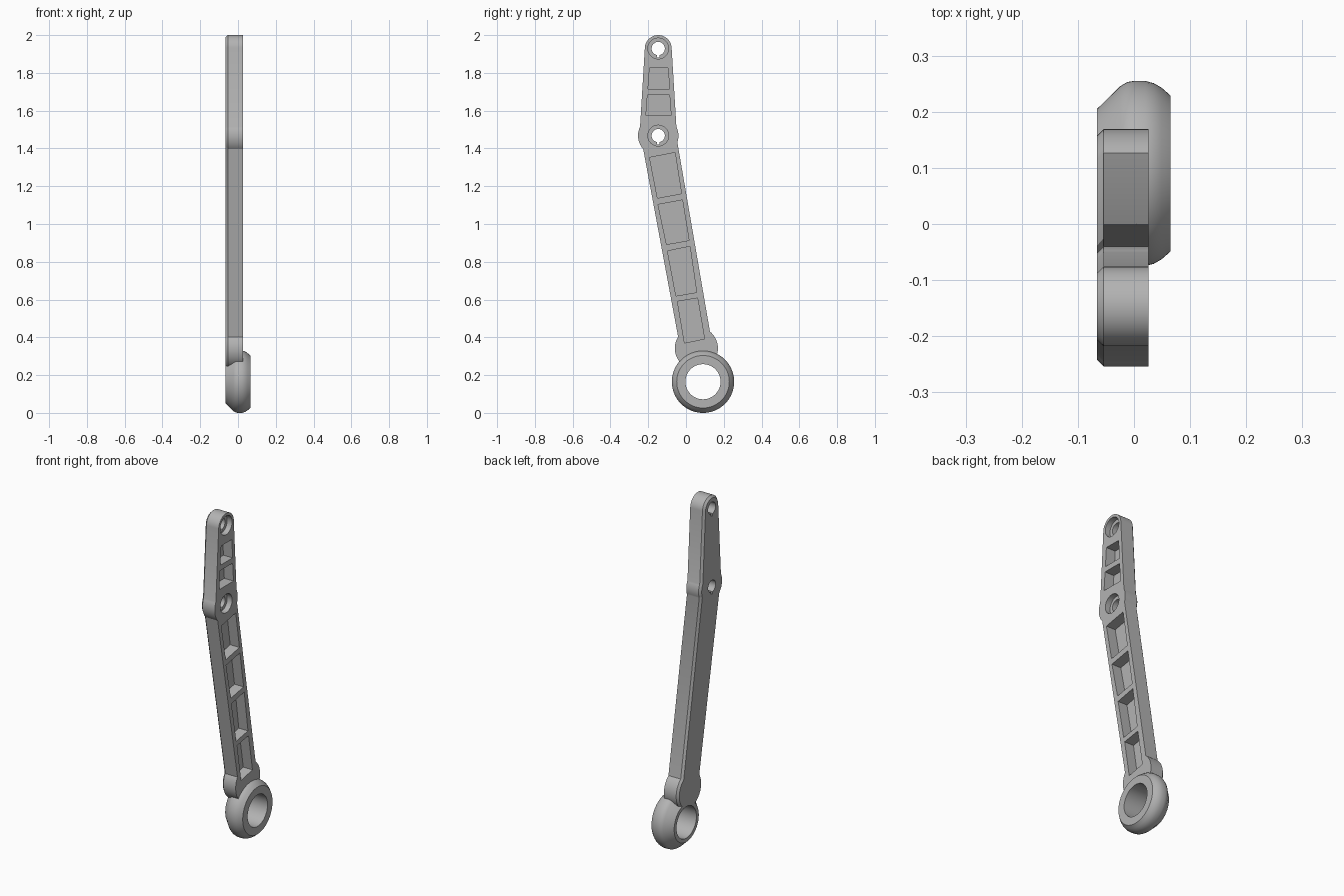
import bpy, bmesh
from math import sin, cos, radians, tau
from mathutils import Matrix, Vector

if "Cube" in bpy.data.objects:
    bpy.data.objects.remove(bpy.data.objects["Cube"])

grey = bpy.data.materials.new("plain_grey")
grey.use_nodes = True
grey.diffuse_color = (0.45, 0.45, 0.45, 1)
grey.node_tree.nodes["Principled BSDF"].inputs["Base Color"].default_value = (0.45, 0.45, 0.45, 1)

BACK, FACE = -0.066, 0.026
RING = (0.09, 0.165)
LOBE = (0.055, 0.342)
MID = (-0.147, 1.468)
TIP = (-0.147, 1.929)


def arc(centre, radius, start, end, steps):
    """Points on an arc in the side (y, z) plane."""
    angles = [radians(start + (end - start) * i / steps) for i in range(steps + 1)]
    return [(centre[0] + radius * cos(a), centre[1] + radius * sin(a)) for a in angles]


def finish(bm, name):
    bmesh.ops.recalc_face_normals(bm, faces=bm.faces)
    mesh = bpy.data.meshes.new(name)
    bm.to_mesh(mesh)
    bm.free()
    mesh.materials.append(grey)
    ob = bpy.data.objects.new(name, mesh)
    bpy.context.collection.objects.link(ob)
    return ob


def slab(name, outline, x0, x1, chamfer=0):
    """Extrude a side outline along x, optionally chamfering its x0 rim."""
    bm = bmesh.new()
    base = bm.faces.new([bm.verts.new((x0, y, z)) for y, z in outline])
    moved = bmesh.ops.extrude_face_region(bm, geom=[base], use_keep_orig=True)["geom"]
    bmesh.ops.translate(bm, vec=(x1 - x0, 0, 0),
                        verts=[v for v in moved if isinstance(v, bmesh.types.BMVert)])
    if chamfer:
        rim = [e for e in bm.edges if all(abs(v.co.x - x0) < 1e-5 for v in e.verts)]
        bmesh.ops.bevel(bm, geom=rim, offset=chamfer, segments=1, affect='EDGES')
    return finish(bm, name)


def activate(ob):
    bpy.ops.object.select_all(action='DESELECT')
    ob.select_set(True)
    bpy.context.view_layer.objects.active = ob


def cut(target, outline, x0, x1):
    cutter = slab("cutter", outline, x0, x1)
    mod = target.modifiers.new("cut", 'BOOLEAN')
    mod.operation, mod.solver, mod.object = 'DIFFERENCE', 'EXACT', cutter
    activate(target)
    bpy.ops.object.modifier_apply(modifier=mod.name)
    bpy.data.objects.remove(cutter)


# Arm body: lower lobe, pivot boss and rounded tip joined by straight sides
outline = (arc(LOBE, 0.114, 148, 411, 48) + arc(MID, 0.107, -19, 26, 10)
           + arc(TIP, 0.071, 4, 176, 32) + arc(MID, 0.107, 154, 222, 14))
arm = slab("arm", outline, BACK, FACE, 0.012)

# Lightening pockets: (upper z left, right), (lower z left, right) corners
pockets = [
    [(-.193, 1.825), (-.095, 1.825), (-.087, 1.714), (-.201, 1.714)],
    [(-.204, 1.683), (-.087, 1.683), (-.079, 1.574), (-.212, 1.574)],
    [(-.193, 1.352), (-.058, 1.378), (-.024, 1.161), (-.151, 1.137)],
    [(-.148, 1.103), (-.019, 1.127), (.016, .913), (-.103, .892)],
    [(-.098, .857), (.021, .881), (.056, .638), (-.053, .619)],
    [(-.045, .590), (.061, .608), (.098, .392), (-.008, .370)],
]
for corners in pockets:
    cut(arm, corners, -0.034, 0.1)

# Stepped pivot holes with a small key slot below each
for y, z in (MID, TIP):
    cut(arm, arc((y, z), 0.055, 0, 354, 59), -0.006, 0.1)
    cut(arm, arc((y, z), 0.035, 0, 352, 44), -0.2, 0.1)
    cut(arm, [(y - .006, z - .048), (y + .006, z - .048), (y + .006, z), (y - .006, z)], -0.2, 0.1)

# Clearance in the lobe where the ring passes through
cut(arm, arc(RING, 0.1, 0, 355, 71), -0.2, 0.2)

# Ring: (x, radius) profile turned about the x axis
profile = [(BACK, 0.093), (BACK, 0.115), (-0.024, 0.156), (-0.012, 0.163), (0, 0.165),
           (0.02, 0.165), (0.035, 0.161), (0.049, 0.153), (0.065, 0.139), (0.065, 0.093)]
bm = bmesh.new()
axis = Vector((0, *RING))
verts = [bm.verts.new(axis + Vector((x, 0, r))) for x, r in profile]
edges = [bm.edges.new((verts[i - 1], verts[i])) for i in range(len(verts))]
bmesh.ops.spin(bm, geom=verts + edges, cent=axis, axis=(1, 0, 0), angle=tau, steps=72, use_duplicate=False)
bmesh.ops.remove_doubles(bm, verts=bm.verts, dist=1e-5)
ring = finish(bm, "end_ring")

for ob in (arm, ring):
    activate(ob)
    bpy.ops.object.shade_smooth_by_angle(angle=radians(28))
